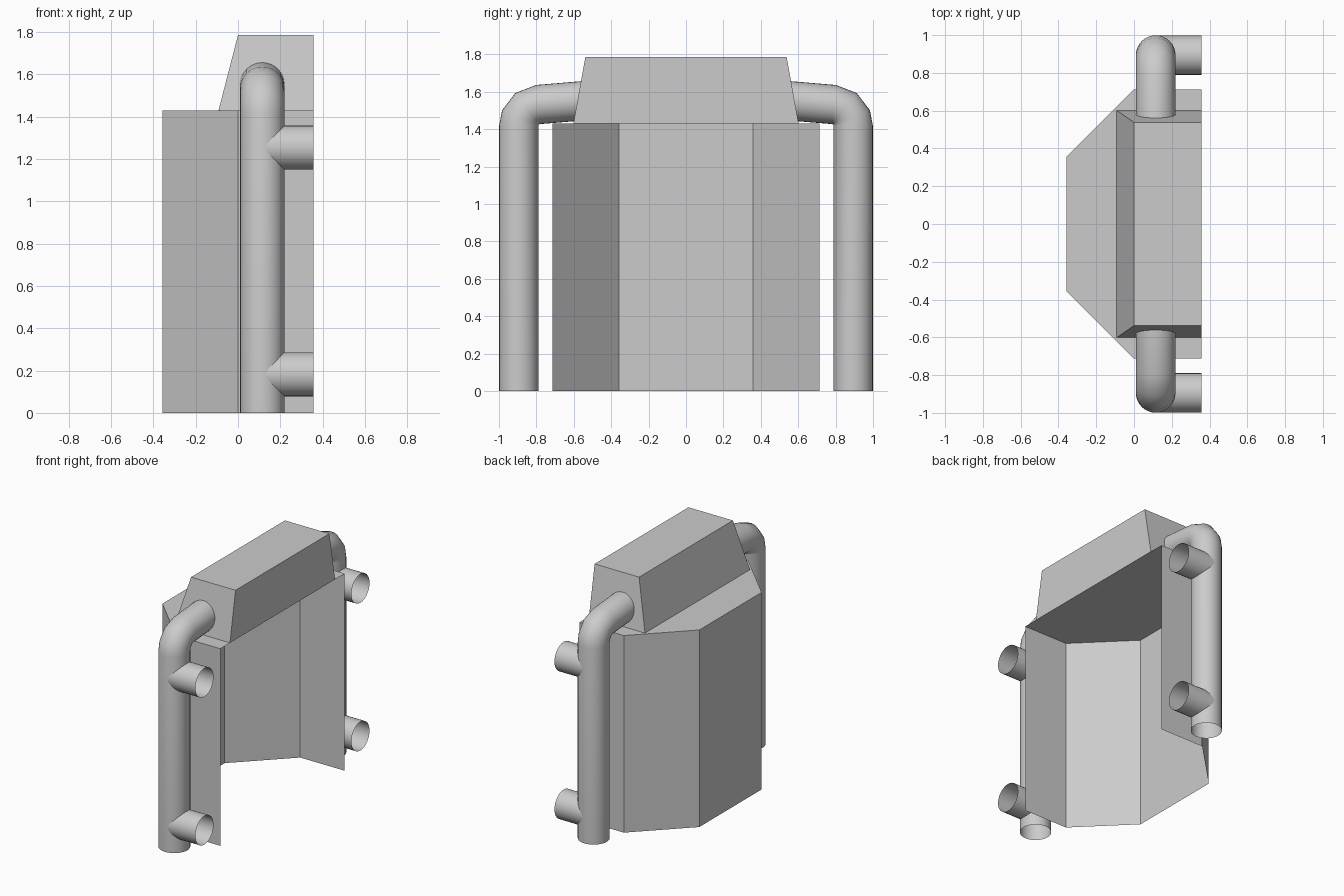
import bpy, bmesh
from math import sin, cos, pi, radians
from mathutils import Vector

if "Cube" in bpy.data.objects:
    bpy.data.objects.remove(bpy.data.objects["Cube"])

X = 0.357      # half depth
CAP = 1.43     # height of the body
R = 0.105      # pipe radius
PX, PY = 0.115, -0.894   # pipe axis


def make_object(name, bm, smooth=False):
    bmesh.ops.recalc_face_normals(bm, faces=bm.faces)
    for f in bm.faces:
        f.smooth = smooth
    mesh = bpy.data.meshes.new(name)
    bm.to_mesh(mesh)
    bm.free()
    ob = bpy.data.objects.new(name, mesh)
    bpy.context.collection.objects.link(ob)
    return ob


def loft(bm, rings, closed=True):
    """Bridge equal-length rings of points with quads."""
    loops = [[bm.verts.new(p) for p in ring] for ring in rings]
    n = len(loops[0])
    for a, b in zip(loops, loops[1:]):
        for i in range(n if closed else n - 1):
            j = (i + 1) % n
            bm.faces.new((a[i], a[j], b[j], b[i]))
    return loops


def tube(name, path, radius, segs=32):
    """Open tube along (centre, side axis, other axis) stations, mirrored in y."""
    bm = bmesh.new()
    loft(bm, [[Vector(c) + radius * (cos(t) * Vector(u) + sin(t) * Vector(v))
               for t in (2 * pi * i / segs for i in range(segs))]
              for c, u, v in path])
    ob = make_object(name, bm, smooth=True)
    mod = ob.modifiers.new("Mirror", "MIRROR")
    mod.use_axis = (False, True, False)
    mod.use_mirror_merge = False
    return ob


# Body: bent sheet with a lid, open at the back and below
outline = [(X, -0.713), (0, -0.713), (-X, -0.357),
           (-X, 0.357), (0, 0.713), (X, 0.713)]
bm = bmesh.new()
loops = loft(bm, [[(x, y, z) for x, y in outline] for z in (0, CAP)], closed=False)
bm.faces.new(loops[1])
make_object("body_shell", bm)

# Tapered hood on top of the lid
bm = bmesh.new()
loops = loft(bm, [[(x0, -y, z), (X, -y, z), (X, y, z), (x0, y, z)]
                  for x0, y, z in ((-0.092, 0.602, CAP), (0, 0.538, 1.787))])
bm.faces.new(loops[1])
make_object("top_hood", bm)

# Side pipes: upright, tight bend, then slightly rising into the hood
bend_r, by, bz = 0.112, PY + 0.112, 1.42
path = [((PX, PY, 0), (1, 0, 0), (0, -1, 0))]
for deg in (0, 22, 53, 85):
    a = radians(deg)
    out = Vector((0, -cos(a), sin(a)))
    path.append((Vector((PX, by, bz)) + out * bend_r, (1, 0, 0), out))
path.append(((PX, -0.55, 1.552), (1, 0, 0), out))
tube("side_pipe", path, R)

# Short stubs running from each pipe to the back
for label, z in (("lower", 0.182), ("upper", 1.254)):
    tube(label + "_pipe_stub",
         [((x, PY, z), (0, 1, 0), (0, 0, 1)) for x in (PX, X)], R - 0.001)
